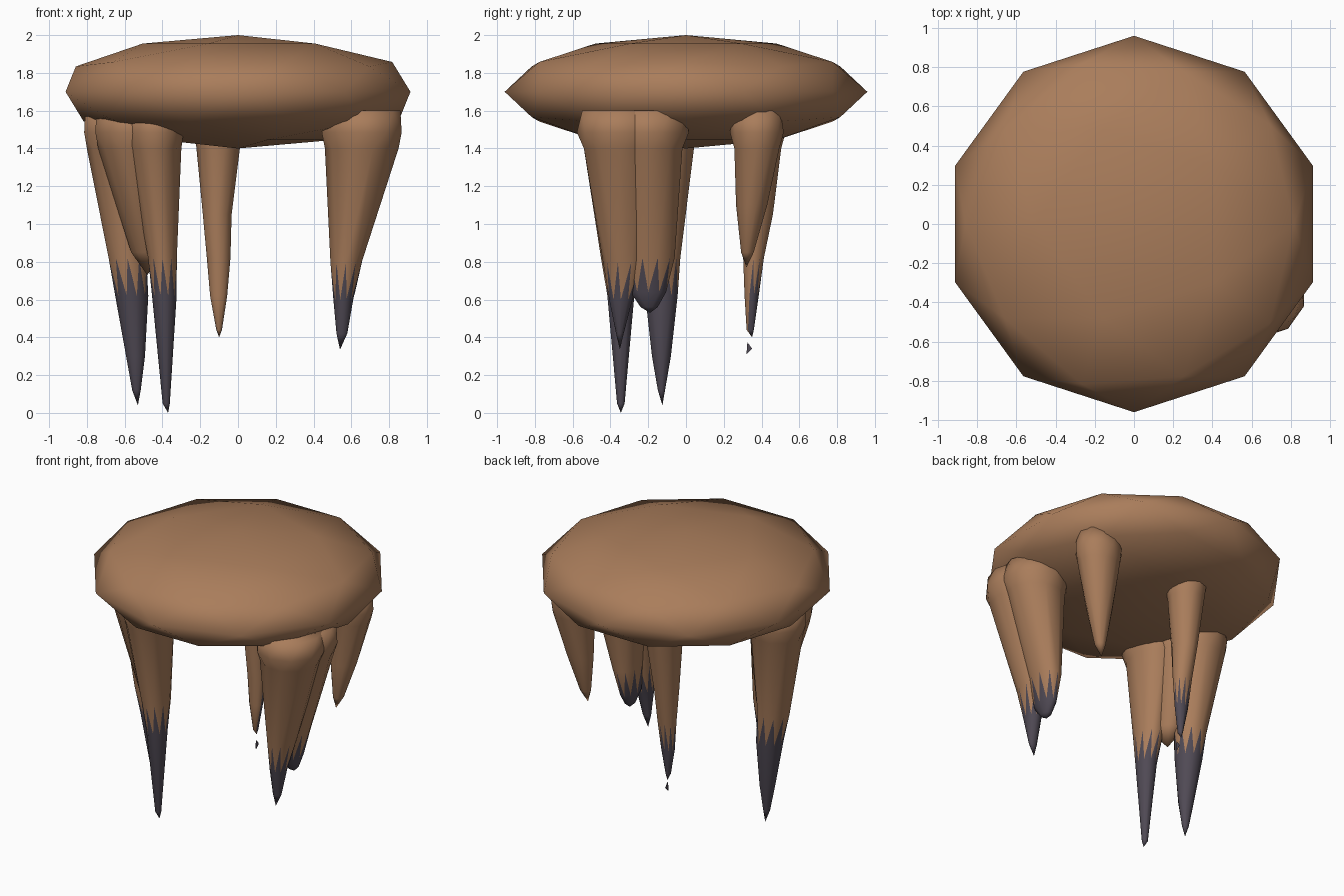
import bpy, bmesh, math

if "Cube" in bpy.data.objects:
    bpy.data.objects.remove(bpy.data.objects["Cube"], do_unlink=True)


def material(name, rgb):
    m = bpy.data.materials.new(name)
    m.use_nodes = True
    col = (*rgb, 1)
    m.diffuse_color = col
    bsdf = m.node_tree.nodes["Principled BSDF"]
    bsdf.inputs["Base Color"].default_value = col
    bsdf.inputs["Roughness"].default_value = 0.8
    return m


brown = material("warm_brown", (0.40, 0.205, 0.105))
dark = material("dark_grey", (0.08, 0.068, 0.09))


def finish(bm, name):
    bmesh.ops.recalc_face_normals(bm, faces=bm.faces[:])
    for f in bm.faces:
        f.smooth = True
    me = bpy.data.meshes.new(name)
    bm.to_mesh(me)
    bm.free()
    ob = bpy.data.objects.new(name, me)
    bpy.context.collection.objects.link(ob)
    me.materials.append(brown)
    me.materials.append(dark)
    return ob


def leg(name, levels, tip, bare_front=False, sides=10, cut=0.72):
    """Tapered leg through oval rings (z, x0, x1, y0, y1), closed at a tip."""
    z, x0, x1, y0, y1 = levels[0]
    rings = []
    # flared root buried in the seat
    for rise, grow in ((0.2, 1.05), (0.085, 1.14)):
        cx, cy = (x0 + x1) / 2, (y0 + y1) / 2
        rx, ry = (x1 - x0) / 2 * grow, (y1 - y0) / 2 * grow
        rings.append((z + rise, cx - rx, cx + rx, cy - ry, cy + ry))
    rings += levels
    bm = bmesh.new()
    loops = []
    for k, (z, x0, x1, y0, y1) in enumerate(rings):
        loop = []
        for i in range(sides):
            a = (i + k / 2) * math.tau / sides
            loop.append(bm.verts.new(((x0 + x1) / 2 + (x1 - x0) / 2 * math.cos(a),
                                      (y0 + y1) / 2 + (y1 - y0) / 2 * math.sin(a), z)))
        loops.append(loop)
    # staggered triangles give the ragged colour border
    for up, low in zip(loops, loops[1:]):
        for i in range(sides):
            j = (i + 1) % sides
            bm.faces.new((up[i], up[j], low[i]))
            bm.faces.new((up[j], low[j], low[i]))
    bm.faces.new(loops[0])
    end = bm.verts.new(tip)
    for i in range(sides):
        bm.faces.new((loops[-1][i], loops[-1][(i + 1) % sides], end))
    bmesh.ops.recalc_face_normals(bm, faces=bm.faces[:])
    bm.normal_update()
    for f in bm.faces:
        low_face = f.calc_center_median().z < cut
        f.material_index = int(low_face and not (bare_front and f.normal.y < -0.6))
    return finish(bm, name)


# Faceted cushion-shaped seat
bm = bmesh.new()
bmesh.ops.create_icosphere(bm, subdivisions=2, radius=1)
for v in bm.verts:
    v.co = (-v.co.x * 0.96, -v.co.y * 0.96, 1.7 + v.co.z * 0.3)
finish(bm, "seat")

# Right pair of long legs, with the web that joins them
leg("right_front_leg", [
    (1.40, -0.58, -0.30, -0.55, -0.16),
    (0.82, -0.48, -0.32, -0.45, -0.22),
    (0.62, -0.455, -0.325, -0.42, -0.27),
    (0.05, -0.40, -0.36, -0.365, -0.325)], (-0.37, -0.345, 0.0))
leg("right_rear_leg", [
    (1.40, -0.80, -0.46, -0.28, 0.05),
    (0.82, -0.69, -0.48, -0.25, -0.03),
    (0.62, -0.65, -0.475, -0.22, -0.04),
    (0.30, -0.595, -0.49, -0.18, -0.08),
    (0.12, -0.56, -0.515, -0.15, -0.11)], (-0.53, -0.125, 0.04))
leg("right_leg_web", [
    (1.40, -0.74, -0.38, -0.46, -0.02),
    (0.85, -0.57, -0.40, -0.35, -0.14)], (-0.48, -0.24, 0.73))

# Left pair of shorter legs, merged almost to the tips
leg("left_front_leg", [
    (1.40, 0.46, 0.85, -0.55, -0.15),
    (0.80, 0.485, 0.66, -0.44, -0.21),
    (0.60, 0.505, 0.61, -0.41, -0.28),
    (0.42, 0.52, 0.58, -0.37, -0.33)], (0.54, -0.35, 0.335), cut=0.71)
leg("left_rear_leg", [
    (1.40, 0.47, 0.85, -0.38, -0.01),
    (0.82, 0.50, 0.665, -0.32, -0.06),
    (0.64, 0.52, 0.62, -0.30, -0.10),
    (0.56, 0.54, 0.60, -0.24, -0.15)], (0.57, -0.19, 0.53))

# Back legs: a stub and a slim spike
leg("left_back_stub", [
    (1.40, 0.47, 0.75, 0.25, 0.50),
    (1.10, 0.49, 0.67, 0.265, 0.43),
    (0.85, 0.52, 0.59, 0.29, 0.36)], (0.54, 0.32, 0.77))
leg("back_spike", [
    (1.40, -0.22, 0.01, 0.27, 0.51),
    (1.05, -0.19, -0.03, 0.28, 0.46),
    (0.82, -0.165, -0.04, 0.30, 0.415),
    (0.62, -0.15, -0.055, 0.31, 0.385),
    (0.44, -0.115, -0.085, 0.32, 0.36)], (-0.10, 0.35, 0.40), bare_front=True)

# Loose chip below the back spike
bm = bmesh.new()
for x in (-0.088, -0.083):
    bm.faces.new([bm.verts.new((x, y, z)) for y, z in
                  ((0.32, 0.31), (0.35, 0.34), (0.325, 0.375))])
for f in bm.faces:
    f.material_index = 1
finish(bm, "loose_chip")
